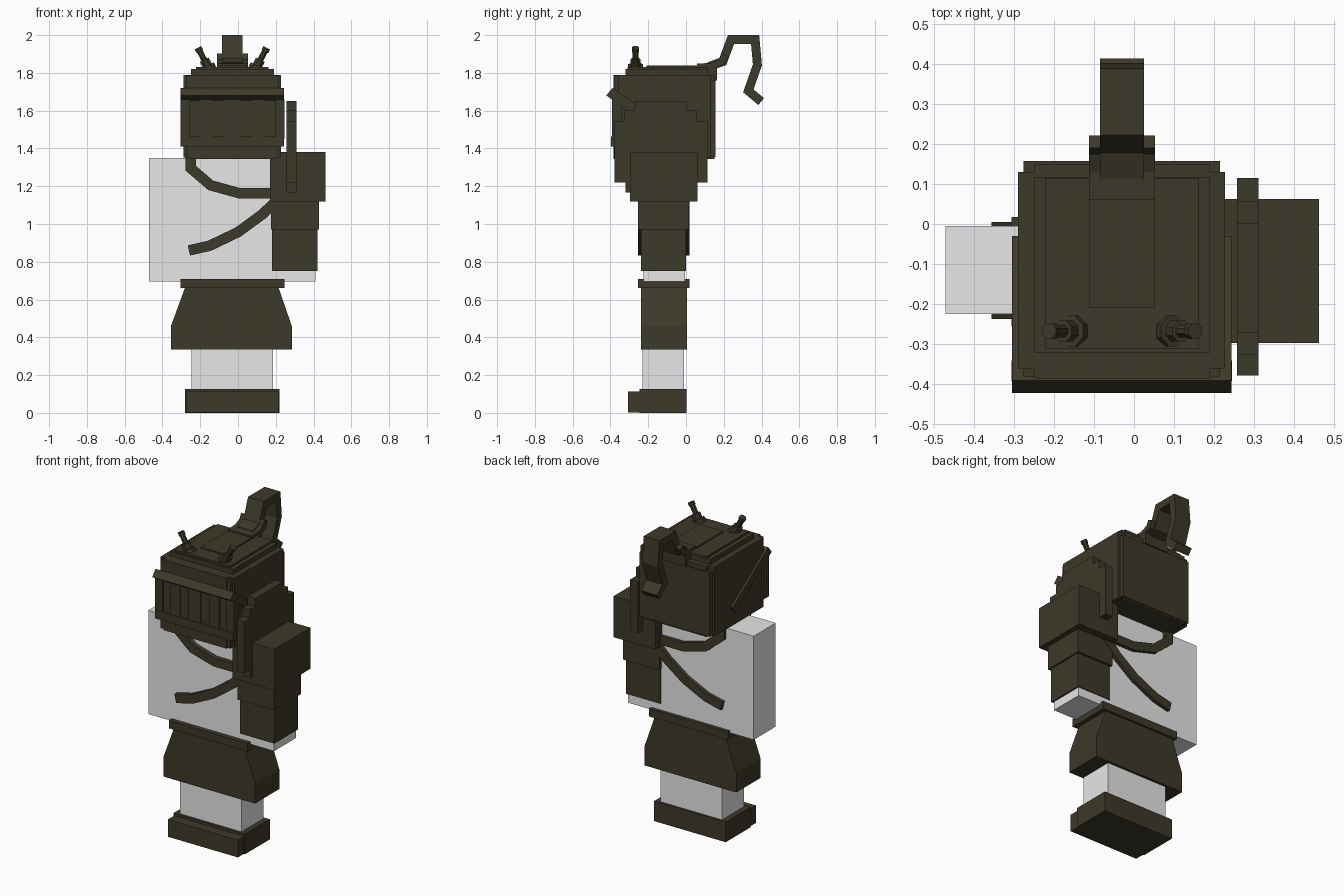
import bpy, bmesh, math
from mathutils import Vector, Matrix

if "Cube" in bpy.data.objects:
    bpy.data.objects.remove(bpy.data.objects["Cube"])

CX = -0.03  # symmetry plane of the figure


def material(name, rgb):
    m = bpy.data.materials.new(name)
    m.use_nodes = True
    col = (*rgb, 1.0)
    m.diffuse_color = col
    m.node_tree.nodes["Principled BSDF"].inputs["Base Color"].default_value = col
    return m


OLIVE = material("dark olive armour", (0.046, 0.041, 0.022))
WHITE = material("pale body", (0.8, 0.8, 0.8))


def finish(name, bm, mat):
    bmesh.ops.recalc_face_normals(bm, faces=bm.faces)
    me = bpy.data.meshes.new(name)
    bm.to_mesh(me)
    bm.free()
    me.materials.append(mat)
    ob = bpy.data.objects.new(name, me)
    bpy.context.scene.collection.objects.link(ob)
    return ob


def box(name, x, y, z, mat=OLIVE):
    bm = bmesh.new()
    bmesh.ops.create_cube(bm, size=1)
    for v in bm.verts:
        v.co = [lo + (c + 0.5) * (hi - lo) for c, (lo, hi) in zip(v.co, (x, y, z))]
    return finish(name, bm, mat)


def prism(name, pts, axis, lo, hi, mat=OLIVE):
    """Extrude a profile: axis 'x' takes (y, z) points, axis 'y' takes (x, z) points."""
    bm = bmesh.new()
    place = (lambda p, d: (d, p[0], p[1])) if axis == 'x' else (lambda p, d: (p[0], d, p[1]))
    face = bm.faces.new([bm.verts.new(place(p, lo)) for p in pts])
    ext = bmesh.ops.extrude_face_region(bm, geom=[face])["geom"]
    move = Vector((hi - lo, 0, 0) if axis == 'x' else (0, hi - lo, 0))
    bmesh.ops.translate(bm, vec=move, verts=[g for g in ext if isinstance(g, bmesh.types.BMVert)])
    return finish(name, bm, mat)


def ribbon(name, path, width, axis, lo, hi):
    """Extrude a bent strip of constant width with mitred corners."""
    P = [Vector(p) for p in path]
    left, right = [], []
    for i, p in enumerate(P):
        a = (p - P[i - 1]).normalized() if i else (P[1] - p).normalized()
        b = (P[i + 1] - p).normalized() if i < len(P) - 1 else a
        na, nb = Vector((-a.y, a.x)), Vector((-b.y, b.x))
        n = (na + nb).normalized()
        off = n * (width / 2 / n.dot(na))
        left.append(p + off)
        right.append(p - off)
    return prism(name, left + right[::-1], axis, lo, hi)


# Body and legs
box("torso", (-0.47, 0.41), (-0.225, -0.005), (0.695, 1.35), WHITE)
box("legs", (-0.245, 0.185), (-0.23, -0.01), (0.05, 0.70), WHITE)

# Boots
box("boots", (-0.28, 0.22), (-0.245, 0.003), (0, 0.127))
box("boot_toes", (-0.275, 0.215), (-0.308, -0.2), (0.003, 0.112))

# Skirt and belt
prism("skirt", [(-0.355, 0.335), (0.285, 0.335), (0.285, 0.46), (0.212, 0.67),
                (-0.278, 0.67), (-0.355, 0.46)], 'y', -0.237, 0.005)
box("belt", (-0.305, 0.245), (-0.255, 0.018), (0.66, 0.71))

# Straps wrapped round the chest
ribbon("upper_strap", [(-0.25, 1.37), (-0.25, 1.295), (-0.145, 1.205), (0.01, 1.162), (0.22, 1.162)],
       0.055, 'y', -0.255, 0.018)
ribbon("lower_strap", [(-0.26, 0.86), (-0.15, 0.885), (0, 0.957), (0.13, 1.052), (0.22, 1.14)],
       0.055, 'y', -0.255, 0.018)

# Left arm armour
box("shoulder_guard", (0.17, 0.462), (-0.297, 0.062), (1.12, 1.38))
box("upper_arm_guard", (0.175, 0.43), (-0.255, 0.015), (0.97, 1.12))
box("forearm_guard", (0.18, 0.42), (-0.237, 0.0), (0.75, 0.97))
prism("shoulder_shield", [(-0.32, 1.168), (0.06, 1.168), (0.06, 1.22), (0.115, 1.22), (0.115, 1.545),
                          (0.057, 1.545), (0.057, 1.60), (0.003, 1.60), (0.003, 1.65), (-0.27, 1.65),
                          (-0.27, 1.60), (-0.325, 1.60), (-0.325, 1.545), (-0.378, 1.545),
                          (-0.378, 1.22), (-0.32, 1.22)], 'x', 0.257, 0.31)

# Helmet shell from overlapping panels
box("helmet_sides", (-0.289, 0.227), (-0.36, 0.13), (1.352, 1.79))
box("helmet_core", (-0.25, 0.19), (-0.385, 0.15), (1.345, 1.79))
box("helmet_back", (-0.275, 0.215), (-0.1, 0.157), (1.355, 1.76))
box("helmet_front", (-0.275, 0.215), (-0.38, -0.1), (1.35, 1.785))
box("crown_lower", (-0.25, 0.19), (-0.32, 0.117), (1.78, 1.82))
box("crown_upper", (-0.222, 0.162), (-0.31, 0.115), (1.81, 1.832))
box("crown_strip", (-0.112, 0.053), (-0.21, 0.07), (1.82, 1.84))

# Tilted brow with side strips, jaw bar and face grille
prism("brow", [(-0.39, 1.72), (-0.03, 1.475), (-0.06, 1.435), (-0.422, 1.68)], 'x', -0.304, 0.243)
box("jaw_bar", (-0.304, 0.243), (-0.397, -0.33), (1.41, 1.462))
for i, (dx, w) in enumerate([(-0.25, 0.05), (-0.137, 0.07), (0, 0.085), (0.137, 0.07), (0.25, 0.05)]):
    box(f"grille_bar_{i + 1}", (CX + dx - w / 2, CX + dx + w / 2), (-0.392, -0.34), (1.45, 1.66))

# Crest: wide hinged base and curled tail
box("crest_hinge", (-0.112, 0.053), (0.09, 0.165), (1.76, 1.835))
ribbon("crest_base", [(0.06, 1.832), (0.135, 1.835), (0.188, 1.858), (0.205, 1.895)],
       0.035, 'x', -0.112, 0.053)
ribbon("crest_tail", [(0.12, 1.833), (0.195, 1.86), (0.238, 1.976), (0.366, 1.976), (0.378, 1.842),
                      (0.330, 1.705), (0.398, 1.648)], 0.047, 'x', -0.085, 0.025)

# Stepped antennae, one on each side
for side, label in ((1, "left"), (-1, "right")):
    bm = bmesh.new()
    lean = Matrix.Translation((CX + side * 0.125, -0.267, 1.825)) @ Matrix.Rotation(side * math.radians(28), 4, 'Y')
    for radius, z0, z1 in ((0.042, -0.01, 0.015), (0.028, 0, 0.05), (0.017, 0, 0.105), (0.021, 0.1, 0.122)):
        bmesh.ops.create_cone(bm, cap_ends=True, segments=8, radius1=radius, radius2=radius, depth=z1 - z0,
                              matrix=lean @ Matrix.Translation((0, 0, (z0 + z1) / 2))
                              @ Matrix.Rotation(math.pi / 8, 4, 'Z'))
    finish(f"{label}_antenna", bm, OLIVE)
